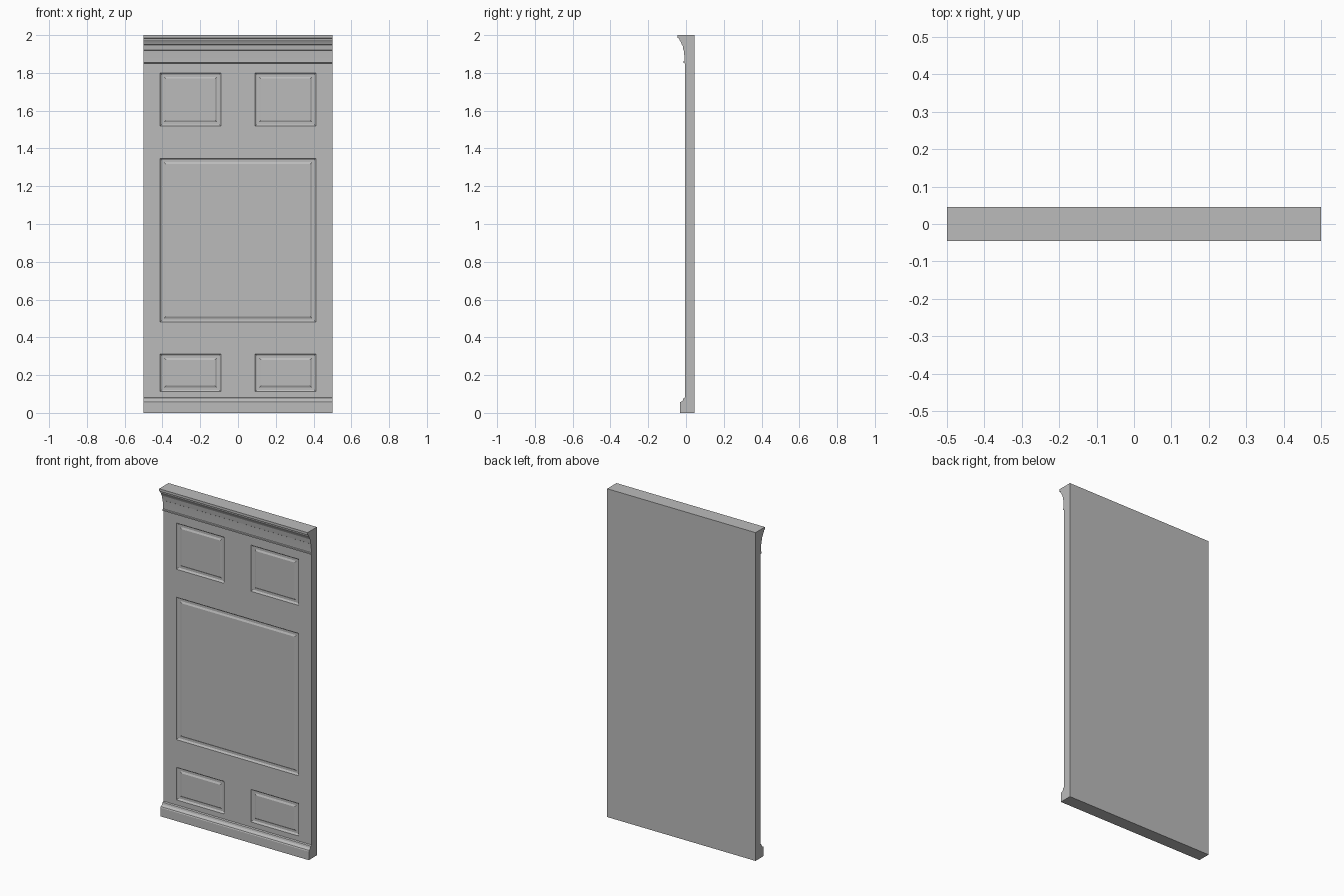
import bpy, bmesh

cube = bpy.data.objects.get("Cube")
if cube:
    bpy.data.objects.remove(cube, do_unlink=True)

HALF_W, BACK, FACE = 0.5, 0.045, -0.005

paint = bpy.data.materials.new("plain_grey")
paint.use_nodes = True
GREY = (0.5, 0.5, 0.5, 1)
paint.diffuse_color = GREY
paint.node_tree.nodes["Principled BSDF"].inputs["Base Color"].default_value = GREY


def add_object(name, bm):
    bmesh.ops.recalc_face_normals(bm, faces=bm.faces)
    mesh = bpy.data.meshes.new(name)
    bm.to_mesh(mesh)
    bm.free()
    mesh.materials.append(paint)
    obj = bpy.data.objects.new(name, mesh)
    bpy.context.collection.objects.link(obj)
    return obj


def moulding(name, profile):
    """Run a (y, z) profile along the width."""
    bm = bmesh.new()
    face = bm.faces.new([bm.verts.new((-HALF_W, y, z)) for y, z in profile])
    run = bmesh.ops.extrude_face_region(bm, geom=[face])
    moved = [v for v in run["geom"] if isinstance(v, bmesh.types.BMVert)]
    bmesh.ops.translate(bm, verts=moved, vec=(2 * HALF_W, 0, 0))
    obj = add_object(name, bm)
    bpy.ops.object.select_all(action="DESELECT")
    obj.select_set(True)
    bpy.context.view_layer.objects.active = obj
    bpy.ops.object.shade_smooth_by_angle(angle=0.4)


# Wall board: front grid of stiles and rails with the panels between them
xs = [-HALF_W, -0.412, -0.09, 0.09, 0.412, HALF_W]
zs = [0, 0.113, 0.312, 0.48, 1.348, 1.518, 1.8, 2]
bm = bmesh.new()
grid = [[bm.verts.new((x, FACE, z)) for x in xs] for z in zs]
cells = {}
for r in range(len(zs) - 1):
    for c in range(len(xs) - 1):
        cells[r, c] = bm.faces.new((grid[r][c], grid[r][c + 1],
                                    grid[r + 1][c + 1], grid[r + 1][c]))

# Board thickness
rim = [e for e in bm.edges if e.is_boundary]
run = bmesh.ops.extrude_edge_only(bm, edges=rim)
for v in run["geom"]:
    if isinstance(v, bmesh.types.BMVert):
        v.co.y = BACK
bmesh.ops.holes_fill(bm, edges=[e for e in bm.edges if e.is_boundary])

# Panels: four small, one wide
small = [cells[r, c] for r in (1, 5) for c in (1, 3)]
wide = bmesh.ops.dissolve_faces(bm, faces=[cells[3, c] for c in (1, 2, 3)])["region"]
bmesh.ops.recalc_face_normals(bm, faces=bm.faces)

# Sunken groove, then a raised field
for width, depth in ((0.003, -0.005), (0.006, -0.004), (0.012, 0), (0.010, 0.005)):
    bmesh.ops.inset_individual(bm, faces=small + wide, thickness=width,
                               depth=depth, use_even_offset=True)
add_object("panelled_board", bm)

# Cornice: top fillet, cove and lower bead
moulding("cornice", [
    (FACE, 2), (-0.045, 2), (-0.045, 1.985), (-0.036, 1.982), (-0.034, 1.973),
    (-0.028, 1.965), (-0.022, 1.95), (-0.018, 1.948), (-0.014, 1.92),
    (-0.011, 1.918), (-0.009, 1.89), (-0.008, 1.864), (-0.013, 1.862),
    (-0.013, 1.854), (FACE, 1.85)])

# Skirting: flat plinth with a curved cap
moulding("skirting", [
    (FACE, 0), (-0.033, 0), (-0.033, 0.052), (-0.030, 0.058), (-0.022, 0.061),
    (-0.016, 0.067), (-0.013, 0.078), (FACE, 0.082)])
